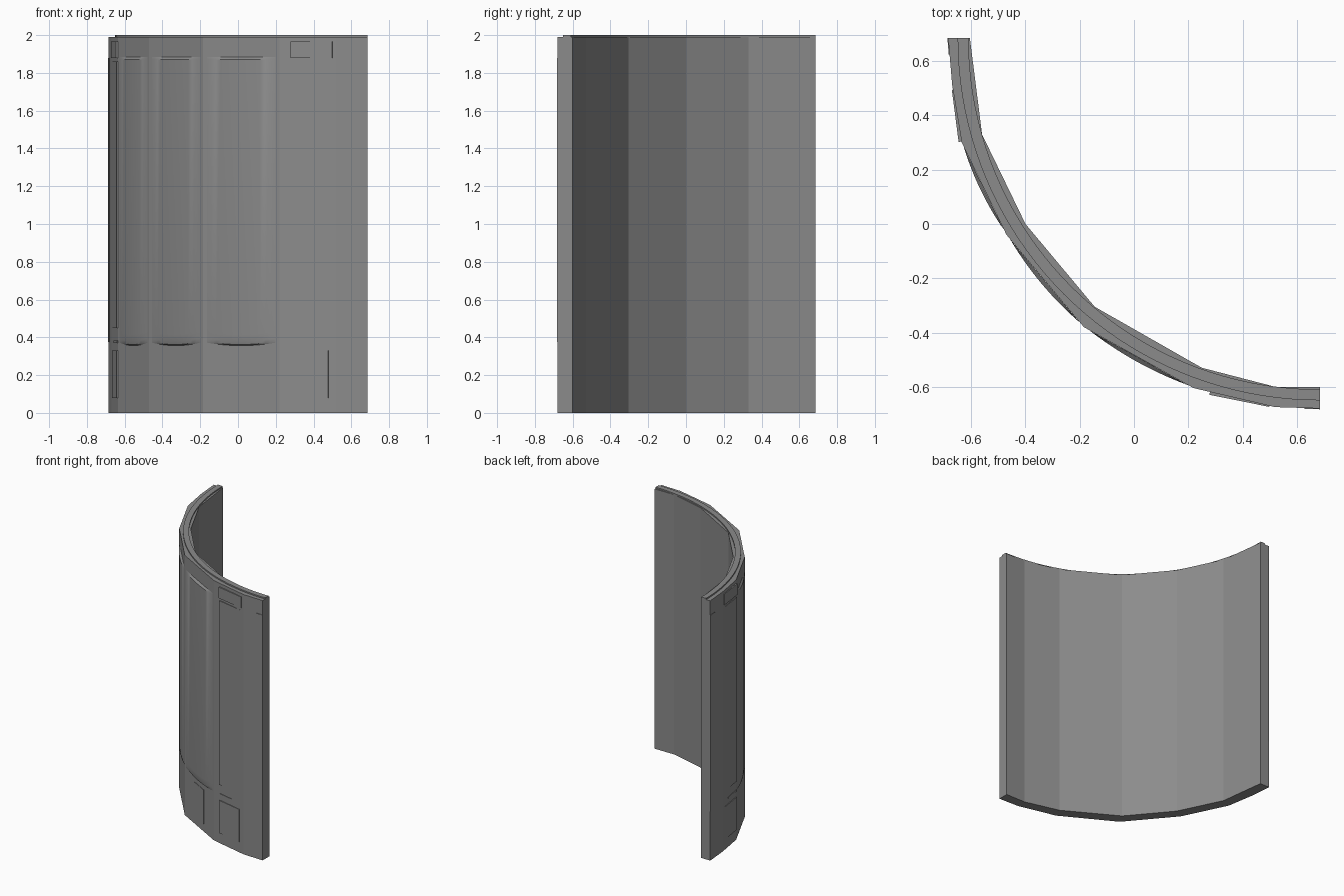
import bpy, bmesh, math
from mathutils import Vector

cube = bpy.data.objects.get("Cube")
if cube:
    bpy.data.objects.remove(cube, do_unlink=True)

grey = bpy.data.materials.new("wall grey")
grey.use_nodes = True
COLOUR = (0.26, 0.26, 0.26, 1)
grey.diffuse_color = COLOUR
grey.node_tree.nodes["Principled BSDF"].inputs["Base Color"].default_value = COLOUR

CENTRE = Vector((0.685, 0.685))
OUTER = [(-0.685, 0.685), (-0.67, 0.51), (-0.635, 0.30), (-0.47, -0.04),
         (-0.185, -0.38), (0.22, -0.605), (0.52, -0.675), (0.685, -0.68)]
INNER = [(-0.605, 0.685), (-0.56, 0.33), (-0.40, 0.0), (-0.145, -0.305),
         (0.25, -0.53), (0.52, -0.60), (0.685, -0.60)]


def finish(name, bm, smooth=False):
    bmesh.ops.recalc_face_normals(bm, faces=bm.faces)
    mesh = bpy.data.meshes.new(name)
    bm.to_mesh(mesh)
    bm.free()
    mesh.materials.append(grey)
    obj = bpy.data.objects.new(name, mesh)
    bpy.context.collection.objects.link(obj)
    if smooth:
        bpy.ops.object.select_all(action='DESELECT')
        obj.select_set(True)
        bpy.context.view_layer.objects.active = obj
        bpy.ops.object.shade_smooth_by_angle(angle=math.radians(30))
    return obj


def prism(name, outer, inner, z0, z1, smooth=False):
    """Extrude the outline between an outer and an inner path."""
    bm = bmesh.new()
    face = bm.faces.new([bm.verts.new((x, y, z0)) for x, y in outer + inner[::-1]])
    grown = bmesh.ops.extrude_face_region(bm, geom=[face])["geom"]
    top = [v for v in grown if isinstance(v, bmesh.types.BMVert)]
    bmesh.ops.translate(bm, verts=top, vec=(0, 0, z1 - z0))
    return finish(name, bm, smooth)


def facet(p, q):
    """Return a function giving points at (fraction along, offset outwards)."""
    p, q = Vector(p), Vector(q)
    out = Vector((q.y - p.y, p.x - q.x)).normalized()
    if out.dot((p + q) / 2 - CENTRE) < 0:
        out = -out
    return lambda u, d: tuple(p.lerp(q, u) + out * d)


def plate(name, at, u0, u1, z0, z1, d0, d1):
    """Raised plate on a facet, tapering from d0 to d1."""
    return prism(name, [at(u0, d0), at(u1, d1)],
                 [at(u0, -0.01), at(u1, -0.01)], z0, z1)


def bowed_panel(name, at, bulge, steps=14):
    """Panel bowed along the arc, with a rounded foot and a crisp head."""
    rows = [(0.372, 0), (0.378, 0.55), (0.395, 0.85), (0.43, 1), (1.872, 1), (1.885, 0)]
    bm = bmesh.new()
    grid = []
    for z, k in rows:
        row = []
        for i in range(steps + 1):
            t = i / steps
            bow = 4 * t * (1 - t)
            drop = 0.016 * bow if z < 1 else 0
            x, y = at(0.05 + 0.9 * t, 0.0005 + bulge * bow * k)
            row.append(bm.verts.new((x, y, z - drop)))
        grid.append(row)
    for low, high in zip(grid, grid[1:]):
        for i in range(steps):
            bm.faces.new((low[i], low[i + 1], high[i + 1], high[i]))
    obj = finish(name, bm, True)
    # Face the panel outwards
    mid = obj.data.polygons[3 * steps + steps // 2]
    if mid.normal.xy.dot(mid.center.xy - CENTRE) < 0:
        obj.data.flip_normals()
    return obj


def arc(radius, steps=40):
    angles = [math.pi + i / steps * math.pi / 2 for i in range(steps + 1)]
    return [(CENTRE.x + radius * math.cos(a), CENTRE.y + radius * math.sin(a)) for a in angles]


# Faceted wall and the smooth rim along its top
prism("wall_body", OUTER, INNER, 0, 1.99)
prism("top_rim", arc(1.335), arc(1.295), 1.98, 2.0, True)

# Three bowed panels on the wide facets
for i, bulge in zip((2, 3, 4), (0.013, 0.016, 0.016)):
    bowed_panel(f"bowed_panel_{i - 1}", facet(OUTER[i], OUTER[i + 1]), bulge)

# Matching clips, strips and covers near both ends
for side, p, q, start in (("right", OUTER[2], OUTER[1], 0.02),
                          ("left", OUTER[5], OUTER[6], 0.2)):
    at = facet(p, q)
    plate(f"{side}_top_clip", at, start, 0.93, 1.88, 1.965, 0.011, 0.004)
    plate(f"{side}_long_cover", at, start, 0.88, 0.45, 1.86, 0.007, 0.001)
    plate(f"{side}_slot_bar", at, start, 0.6, 0.37, 0.382, 0.004, 0.003)
    plate(f"{side}_lower_cover", at, start, 0.86, 0.08, 0.33, 0.007, 0.003)

# Thin end strips
for side, p, q in (("right", OUTER[1], OUTER[0]), ("left", OUTER[6], OUTER[7])):
    plate(f"{side}_end_strip", facet(p, q), 0.66, 1, 0.375, 1.88, 0.003, 0.003)

# Small base plate in the middle facet
plate("base_plate", facet(OUTER[4], OUTER[5]), 0.34, 0.66, 0.06, 0.32, 0.003, 0.003)
